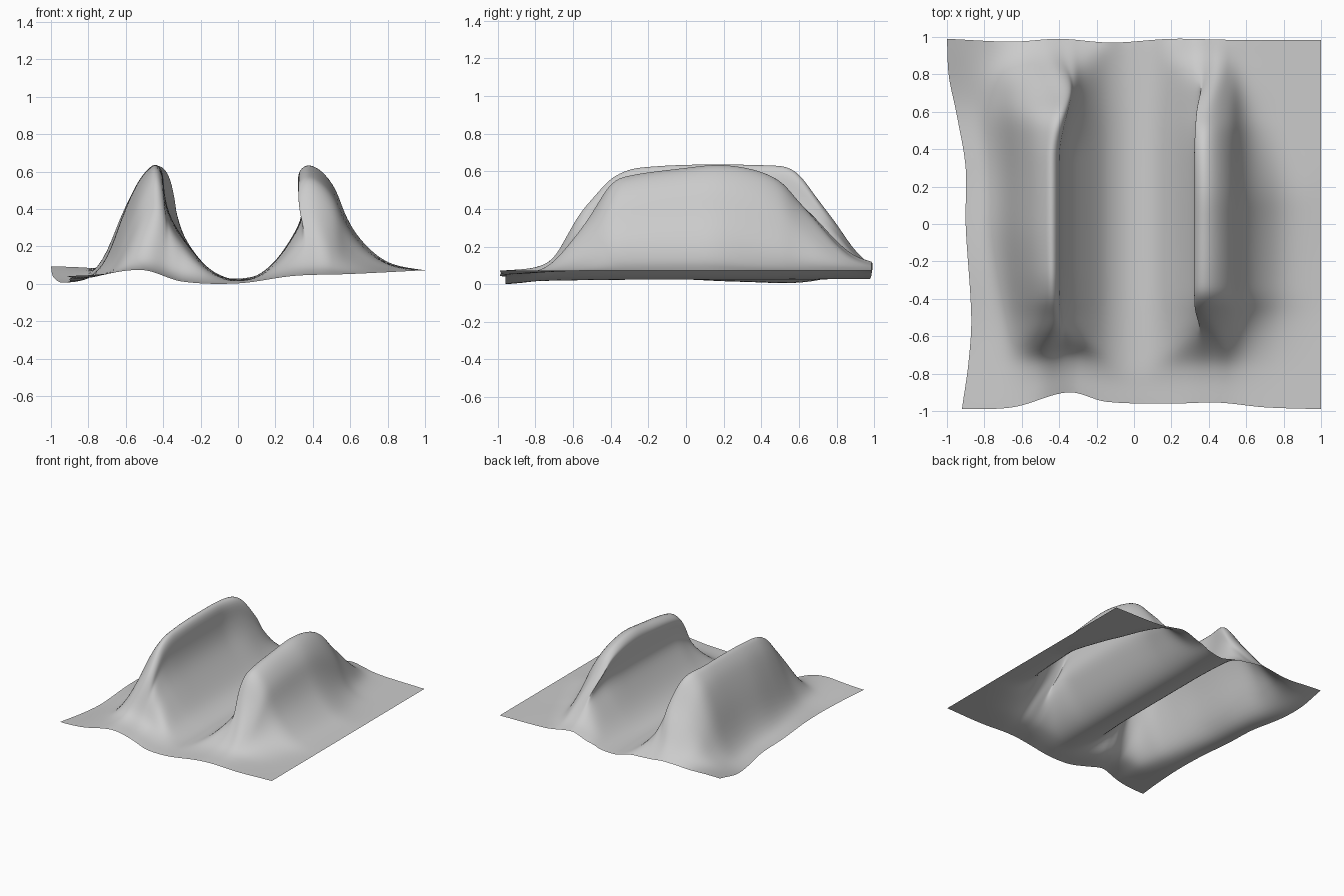
import bpy, bmesh, math

if "Cube" in bpy.data.objects:
    bpy.data.objects.remove(bpy.data.objects["Cube"])


def curve(table, t):
    """Smooth (Hermite) interpolation through sorted (position, value) pairs."""
    n = len(table)
    if t <= table[0][0]:
        return table[0][1]
    if t >= table[-1][0]:
        return table[-1][1]

    def slope(i):
        a, b = table[max(i - 1, 0)], table[min(i + 1, n - 1)]
        return (b[1] - a[1]) / (b[0] - a[0])
    i = max(k for k in range(n - 1) if table[k][0] <= t)
    (x0, v0), (x1, v1) = table[i], table[i + 1]
    d = x1 - x0
    s = (t - x0) / d
    return ((2*s**3 - 3*s*s + 1) * v0 + (s**3 - 2*s*s + s) * d * slope(i)
            + (3*s*s - 2*s**3) * v1 + (s**3 - s*s) * d * slope(i + 1))


def smooth(a, b, v):
    v = min(1, max(0, (v - a) / (b - a)))
    return v * v * (3 - 2 * v)


# Cross-section through both ridges (x, z)
profile = [(-.90, .03), (-.80, .07), (-.70, .19), (-.62, .37), (-.54, .54), (-.47, .62),
           (-.42, .645), (-.385, .60), (-.375, .48), (-.345, .36), (-.28, .24), (-.18, .11),
           (-.09, .05), (0, .03), (.10, .05), (.20, .13), (.29, .26), (.34, .37),
           (.335, .48), (.32, .57), (.335, .62), (.38, .645), (.45, .61), (.52, .52),
           (.57, .39), (.63, .28), (.72, .18), (.83, .11), (1, .08)]
# The same points spread out where the sheet lies flat
flat = [p[0] for p in profile]
for a, b in ((4, 10), (16, 23)):
    for i in range(a, b):
        flat[i] = flat[a] + (flat[b] - flat[a]) * (i - a) / (b - a)

# Ridge strength along y
left_h = list(zip((-1, -.85, -.75, -.68, -.6, -.5, -.4, -.25, .5, .6, .7, .8, .9, 1),
                  (0, .04, .14, .35, .56, .73, .89, .98, .99, .92, .70, .48, .23, .06)))
right_h = list(zip((-1, -.85, -.75, -.6, -.5, -.42, -.35, 0, .2, .4, .52, .58, .7, .8, .9, 1),
                   (0, .03, .10, .36, .58, .79, .88, .97, 1, .96, .86, .73, .48, .26, .1, .03)))
# Outline of the sheet and heights of its borders
left_edge = [(-1, -.92), (-.75, -.885), (-.5, -.87), (0, -.90), (.3, -.90), (.6, -.95), (.8, -.99), (1, -1)]
front_edge = [(-1, -.99), (-.65, -.98), (-.35, -.90), (-.15, -.95), (.2, -.96), (.45, -.955), (.7, -.98), (1, -.99)]
back_edge = [(-1, .99), (-.65, .975), (-.4, .99), (-.12, .97), (.2, .99), (.5, .985), (1, .985)]
front_z = [(-1, .05), (-.7, .065), (-.5, .08), (-.3, .02), (0, .01), (.3, .05), (.6, .06), (1, .08)]
back_z = [(-1, .10), (-.8, .09), (-.5, .07), (-.25, .05), (0, .035), (.2, .07), (.33, .11), (.5, .09), (1, .08)]
left_z = [(-1, .05), (-.6, .035), (-.2, .04), (.3, .02), (.65, .02), (1, .10)]

full_x = [(i, p[0]) for i, p in enumerate(profile)]
full_z = [(i, p[1]) for i, p in enumerate(profile)]
flat_x = list(enumerate(flat))
CREST = .6


def sheet_point(u, y):
    xf, xp, zp = curve(flat_x, u), curve(full_x, u), curve(full_z, u)
    w = smooth(-.15, .15, xf)
    h = max(0, curve(left_h, y) * (1 - w) + curve(right_h, y) * w)
    # left crest bows outward in the middle, crests drift to the right at the ends
    back, front = smooth(.35, .8, y), smooth(.35, .8, -y)
    end = back + front
    bow = math.exp(-((xp + .40) / .10) ** 2)
    xp += bow * (-.018 * (1 - end) + .06 * back + .01 * front)
    xp += .025 * end * math.exp(-((xp - .36) / .08) ** 2)
    k = smooth(.1, .7, h)
    x = xf + (xp - xf) * k
    s = smooth(.05, .95, (y + 1) / 2)
    base = curve(front_z, x) * (1 - s) + curve(back_z, x) * s
    rise = zp - base
    z = base + rise * h
    r = min(1, max(0, rise / CREST))
    if r > 0 and h > 0:
        # valley wall keeps its shape up to the crest
        inner = CREST * r * h / (r**3 + h**3 - r**3 * h**3) ** (1 / 3) + (rise - CREST * r) * h
        inner = .7 * inner + .3 * rise * h
        # outer slopes narrow towards the left front and the right back
        taper = smooth(0, .75, -y) * (1 - w) + smooth(.1, .75, y) * w
        outer = rise * h * r ** (.5 * (1 - h) + .9 * taper)
        m = smooth(5, 9, u) * (1 - smooth(18, 22, u))
        z = base + outer * (1 - m) + inner * m
    # wavy left border
    e = smooth(.6, .9, -xf)
    z += (curve(left_z, y) - z) * e
    if x < -.5:
        x = -.5 + (x + .5) / .4 * (-curve(left_edge, y) - .5)
    # wavy front and back borders
    fy, by = curve(front_edge, x), curve(back_edge, x)
    y2 = y + (fy + 1) * smooth(.3, 1, -y) + (by - 1) * smooth(.3, 1, y)
    return x, y2, z


# Draped sheet with two rolled ridges
bm = bmesh.new()
NU, NV = 112, 90
rows = []
for j in range(NV + 1):
    y = -1 + 2 * j / NV
    rows.append([bm.verts.new(sheet_point(28 * i / NU, y)) for i in range(NU + 1)])
for r0, r1 in zip(rows, rows[1:]):
    for i in range(NU):
        bm.faces.new((r0[i], r0[i + 1], r1[i + 1], r1[i]))
# relax the surface, leaving the outline alone
inside = [v for v in bm.verts if not v.is_boundary]
for _ in range(5):
    bmesh.ops.smooth_vert(bm, verts=inside, factor=.5, use_axis_x=True, use_axis_y=True, use_axis_z=True)
low = min(v.co.z for v in bm.verts)
for v in bm.verts:
    v.co.z -= low
mesh = bpy.data.meshes.new("ridged_sheet")
bm.to_mesh(mesh)
bm.free()
obj = bpy.data.objects.new("ridged_sheet", mesh)
bpy.context.collection.objects.link(obj)
for p in mesh.polygons:
    p.use_smooth = True
